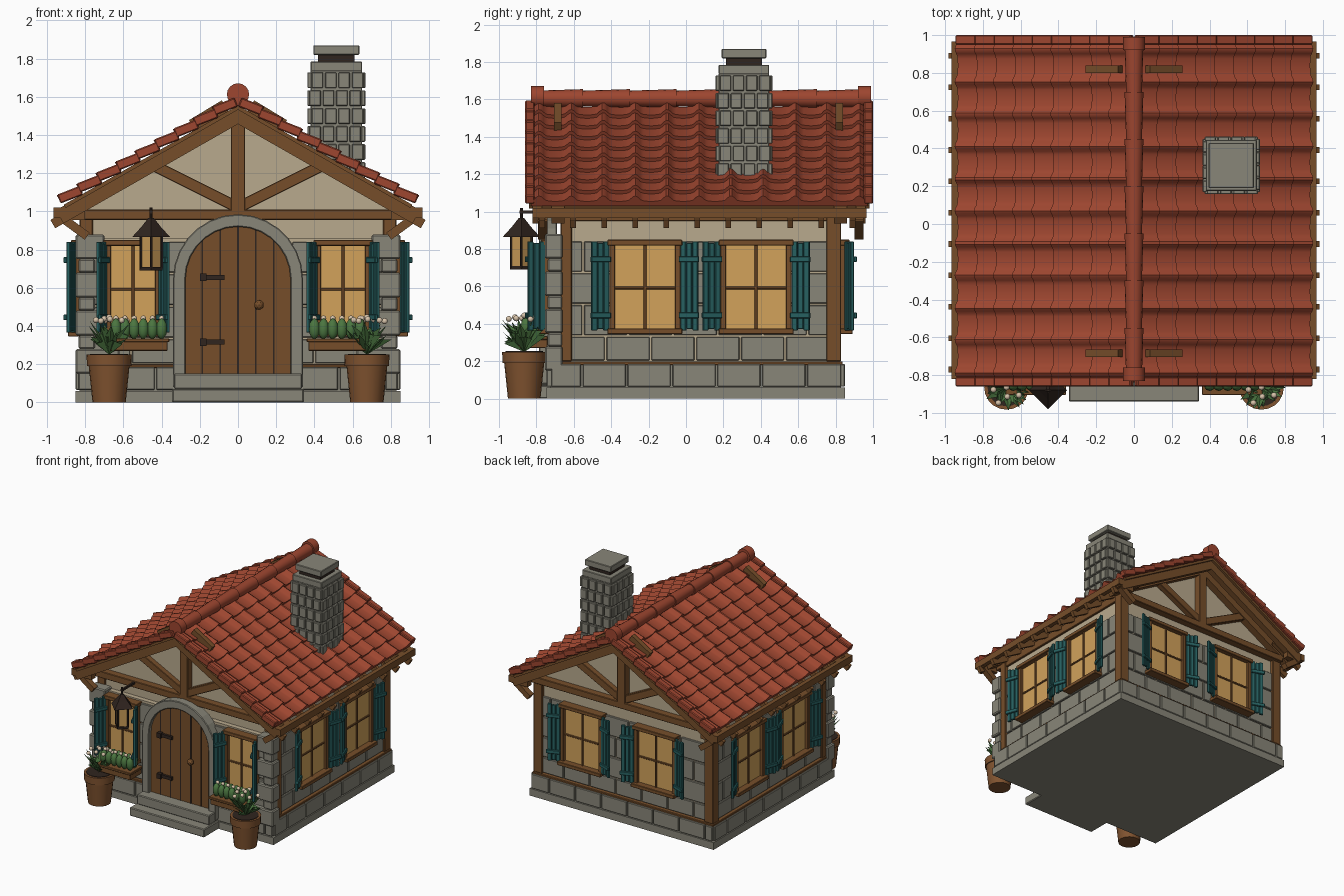
import bpy, bmesh, math, random
from mathutils import Matrix, Vector

random.seed(4)
cube = bpy.data.objects.get("Cube")
if cube:
    bpy.data.objects.remove(cube, do_unlink=True)


def material(name, *srgb):
    mat = bpy.data.materials.new(name)
    mat.use_nodes = True
    colour = [c ** 2.2 for c in srgb] + [1.0]
    mat.diffuse_color = colour
    mat.node_tree.nodes["Principled BSDF"].inputs["Base Color"].default_value = colour
    return mat


stone = material("grey stone", .53, .52, .47)
plaster = material("cream plaster", .72, .66, .55)
wood = material("brown timber", .46, .31, .18)
tile = material("red roof tile", .61, .28, .2)
teal = material("teal paint", .17, .38, .38)
amber = material("amber glass", .82, .63, .36)
green = material("leaf green", .3, .46, .26)
cream = material("cream petals", .84, .76, .66)
iron = material("dark iron", .2, .16, .14)
clay = material("brown clay", .5, .33, .2)
IDENTITY = Matrix.Identity(4)


class Part:
    """Collects simple solids into one object of one colour."""

    def __init__(self, name, mat):
        self.name, self.mat, self.bm = name, mat, bmesh.new()

    def box(self, x0, x1, y0, y1, z0, z1, frame=IDENTITY):
        middle = Matrix.Translation(((x0 + x1) / 2, (y0 + y1) / 2, (z0 + z1) / 2))
        size = Matrix.Diagonal((abs(x1 - x0), abs(y1 - y0), abs(z1 - z0), 1))
        bmesh.ops.create_cube(self.bm, size=1, matrix=frame @ middle @ size)

    def beam(self, a, b, y0, y1, height):
        """Box running from a to b, both given as (x, z)."""
        dx, dz = b[0] - a[0], b[1] - a[1]
        spot = Matrix.Translation(((a[0] + b[0]) / 2, 0, (a[1] + b[1]) / 2))
        half = math.hypot(dx, dz) / 2
        turn = Matrix.Rotation(-math.atan2(dz, dx), 4, 'Y')
        self.box(-half, half, y0, y1, -height / 2, height / 2, spot @ turn)

    def cone(self, loc, r0, r1, length, sides=16, turn=IDENTITY):
        place = Matrix.Translation(loc) @ turn @ Matrix.Translation((0, 0, length / 2))
        bmesh.ops.create_cone(self.bm, cap_ends=True, segments=sides, radius1=r0,
                              radius2=r1, depth=length, matrix=place)

    def ball(self, loc, r, stretch=1):
        place = Matrix.Translation(loc) @ Matrix.Diagonal((1, 1, stretch, 1))
        bmesh.ops.create_icosphere(self.bm, subdivisions=2, radius=r, matrix=place)

    def prism(self, outline, y0, y1):
        face = self.bm.faces.new([self.bm.verts.new((x, y0, z)) for x, z in outline])
        out = bmesh.ops.extrude_face_region(self.bm, geom=[face])["geom"]
        moved = [v for v in out if isinstance(v, bmesh.types.BMVert)]
        bmesh.ops.translate(self.bm, verts=moved, vec=(0, y1 - y0, 0))
        bmesh.ops.recalc_face_normals(self.bm, faces=self.bm.faces[:])

    def finish(self, bevel=0, smooth=False):
        mesh = bpy.data.meshes.new(self.name)
        self.bm.to_mesh(mesh)
        self.bm.free()
        mesh.materials.append(self.mat)
        obj = bpy.data.objects.new(self.name, mesh)
        bpy.context.scene.collection.objects.link(obj)
        if smooth:
            mesh.shade_smooth()
            mesh.set_sharp_from_angle(angle=math.radians(38))
        if bevel:
            mod = obj.modifiers.new("worn edges", 'BEVEL')
            mod.width, mod.segments = bevel, 1
        return obj


def facing(x, y, degrees):
    """Wall frame: local x runs along the wall, local -y points outward."""
    return Matrix.Translation((x, y, 0)) @ Matrix.Rotation(math.radians(degrees), 4, 'Z')


# Plastered body with both gables
body = Part("plaster_walls", plaster)
body.prism([(-.8, .15), (.8, .15), (.8, 1.07), (0, 1.53), (-.8, 1.07)], -.66, .8)
body.box(-.8, .8, -.7, -.66, .15, .86)
body.finish()

# Stone plinth and wall courses
plinth = Part("stone_plinth", stone)
plinth.box(-.85, .85, -.745, .85, 0, .06)
plinth.box(-.83, .83, -.725, .83, .05, .18)
plinth.finish()
blocks = Part("stone_blocks", stone)


def course(frame, half, z0, z1, depth, shift):
    x = -half
    step = .24 * shift
    while x < half - .02:
        end = min(x + step, half)
        blocks.box(x + .005, end - .005, -depth, .01, z0 + .005, z1 - .005, frame)
        x, step = end, .24


levels = [.2, .335, .505, .675, .845]
for x, y, turn, half in [(0, -.7, 0, .8), (0, .8, 180, .8), (.8, .06, 90, .73), (-.8, .06, -90, .73)]:
    for row in range(4):
        course(facing(x, y, turn), half, levels[row], levels[row + 1], .015, 1 - .5 * (row % 2))
for x, y, turn in [(0, -.725, 0), (0, .83, 180), (.83, .055, 90), (-.83, .055, -90)]:
    course(facing(x, y, turn), .78 if x else .84, .06, .19, .02, .7)
blocks.finish(bevel=.004)

quoins = Part("corner_stones", stone)
for side in (-1, 1):
    for k in range(4):
        z = .15 + .2 * k
        quoins.box(side * (.62 if k == 0 else .7), side * .85, -.755, -.66, z, z + .13)
        quoins.box(side * .75, side * .835, -.74, -.66, z + .13, z + .2 if k < 3 else z + .13)
quoins.finish(bevel=.008)

# Timber frame
frame = Part("timber_frame", wood)
frame.box(-.837, .837, -.73, .837, .18, .2)
for side in (-1, 1):
    frame.box(side * .75, side * .83, .75, .83, .2, 1)
    frame.box(side * .76, side * .83, -.67, -.61, .2, 1)
    frame.box(side * .8, side * .82, -.66, .8, .95, 1.02)
for y0, y1 in [(-.72, -.65), (.79, .86)]:
    frame.box(-.83, .83, y0, y1, .955, 1.01)
    frame.box(-.037, .037, y0, y1, 1, 1.52)
    for side in (-1, 1):
        frame.beam((side * .02, 1.03), (side * .45, 1.245), y0 + .01, y1 - .01, .06)
frame.finish(bevel=.004)

# Roof: deck, rafters and eave timbers
SIN, COS, LENGTH, COURSES = .495, .869, 1.05, 9


def on_roof(side, s, up):
    return side * (s * COS + up * SIN), 1.555 - s * SIN + up * COS


timbers = Part("roof_timbers", wood)
for side in (-1, 1):
    timbers.beam(on_roof(side, 0, -.01), on_roof(side, LENGTH, -.01), -.84, .98, .02)
    for y0, y1 in [(-.82, -.77), (-.72, -.65), (.79, .86), (.91, .96)]:
        timbers.beam(on_roof(side, 0, -.045), on_roof(side, 1.1, -.045), y0, y1, .08)
    for y in (-.705, .8):
        timbers.beam(on_roof(side, .06, .03), on_roof(side, .26, .025), y, y + .04, .07)
    for y0 in (-.79, .9):
        timbers.beam((side * .79, .87), (side * .92, .965), y0, y0 + .05, .045)
        timbers.box(side * .8, side * .95, y0, y0 + .05, .955, 1)
    timbers.box(side * .93, side * .965, -.82, .965, .965, 1.02)
    for k in range(-5, 6):
        y = .06 + .166 * k
        timbers.beam(on_roof(side, .85, -.06), on_roof(side, 1.15, -.06), y - .015, y + .015, .05)
timbers.finish()

# Overlapping tile courses with raised rolls
tiles = Part("roof_tiles", tile)
verge = Part("verge_tiles", tile)


def roll(y):
    t = (y - .07) / .171
    d = abs(t - round(t))
    return .027 * math.cos(d / .18 * math.pi / 2) if d < .18 else -.007 * math.sin((d - .18) / .32 * math.pi / 2)


ys = [-.83 + 1.8 * j / 132 for j in range(133)]
for side in (-1, 1):
    for i in range(COURSES):
        s0, s1 = LENGTH * i / COURSES, LENGTH * (i + 1) / COURSES + .008
        rows = []
        for s, up, wave in [(s0, .012, 1), (s1, .034, 1), (s1, 0, 0)]:
            points = [(y, on_roof(side, s, up + wave * roll(y))) for y in ys]
            rows.append([tiles.bm.verts.new((x, y, z)) for y, (x, z) in points])
        for upper, lower in zip(rows, rows[1:]):
            for j in range(len(ys) - 1):
                quad = [upper[j], upper[j + 1], lower[j + 1], lower[j]]
                tiles.bm.faces.new(quad[::-side])
        for y in (-.86, .95):
            verge.beam(on_roof(side, s0, .02), on_roof(side, s1, .038), y, y + .05, .05)
tiles.finish(smooth=True)
verge.finish(bevel=.006)

ridge = Part("ridge_tiles", tile)
along = Matrix.Rotation(-math.pi / 2, 4, 'X')
for k in range(7):
    ridge.cone((0, -.8 + .25 * k, 1.605), .042, .05, .25, 16, along)
for y in (-.83, .92):
    ridge.cone((0, y, 1.613), .058, .058, .07, 16, along)
ridge.finish(smooth=True)

# Chimney
chimney = Part("chimney", stone)
for half, z0, z1 in [(.135, 1.15, 1.74), (.135, 1.735, 1.785), (.12, 1.82, 1.87)]:
    chimney.box(.515 - half, .515 + half, .31 - half, .31 + half, z0, z1)
for quarter in range(4):
    face = Matrix.Translation((.515, .31, 0)) @ Matrix.Rotation(quarter * math.pi / 2, 4, 'Z')
    for row in range(6):
        z = 1.17 + .094 * row
        for col in range(4):
            x = -.14 + .07 * col + (.006 if row % 2 else -.006)
            chimney.box(x + .005, x + .065, -.152, -.13, z + .006, z + .088, face)
chimney.finish(bevel=.004)
flue = Part("chimney_flue", iron)
flue.box(.42, .61, .215, .405, 1.78, 1.825)
flue.finish()

# Windows with hinged shutters
panes = Part("window_glass", amber)
casing = Part("window_frames", wood)
shutters = Part("shutters", teal)


def window(place, w, swing):
    e = w / 2
    panes.box(-e, e, -.035, 0, .37, .83, place)
    casing.box(-.008, .008, -.045, 0, .37, .83, place)
    casing.box(-e, e, -.043, 0, .585, .6, place)
    casing.box(-e - .03, e + .03, -.075, 0, .82, .85, place)
    casing.box(-e - .03, e + .03, -.09, 0, .345, .375, place)
    for side in (-1, 1):
        casing.box(side * (e - .01), side * (e + .02), -.06, 0, .37, .83, place)
        hinge = place @ Matrix.Translation((side * (e + .02), -.05, 0))
        leaf = hinge @ Matrix.Rotation(-side * math.radians(swing), 4, 'Z')
        for k in range(3):
            x = .005 + .034 * k
            shutters.box(side * x, side * (x + .03), -.015, .005, .365 + .008 * (k % 2), .84 - .008 * (k % 2), leaf)
        for z in (.43, .73):
            shutters.box(0, side * .112, -.028, -.01, z, z + .03, leaf)


for side in (-1, 1):
    window(facing(side * .55, -.7, 0), .25, 65)
    for y in (-.22, .375):
        window(facing(side * .8, y, 90 * side), .34, 20)
for x in (.37, -.31):
    window(facing(x, .8, 180), .34, 20)
panes.finish()
casing.finish(bevel=.003)
shutters.finish(bevel=.003)


# Arched doorway and steps
def arch(r, z0):
    ring = [math.pi * k / 14 for k in range(15)]
    return [(r, z0)] + [(r * math.cos(a), .645 + r * math.sin(a)) for a in ring] + [(-r, z0)]


surround = Part("door_arch", stone)
surround.prism(arch(.34, .08) + arch(.275, .08)[::-1], -.785, -.69)
surround.finish(bevel=.005)
door = Part("door", wood)
door.prism(arch(.278, .15), -.755, -.69)
door.ball((.11, -.785, .51), .026)
door.finish()
ironwork = Part("door_gaps_and_hinges", iron)
for k in range(-2, 3):
    x = .093 * k + .0465 * (k > 5)
    ironwork.box(x - .004, x + .004, -.758, -.75, .15, .645 + math.sqrt(.275 ** 2 - x * x))
for z in (.315, .655):
    ironwork.box(-.2, -.07, -.775, -.75, z - .013, z + .013)
    ironwork.box(-.2, -.165, -.79, -.75, z - .02, z + .02)
ironwork.finish()
steps = Part("front_steps", stone)
steps.box(-.345, .345, -.94, -.7, 0, .07)
steps.box(-.335, .335, -.86, -.7, .07, .15)
steps.finish(bevel=.006)

# Flower boxes and potted plants
trough = Part("flower_boxes", wood)
pots = Part("plant_pots", clay)
soil = Part("pot_soil", iron)
foliage = Part("foliage", green)
petals = Part("flowers", cream)
for side in (-1, 1):
    trough.box(side * .37, side * .67, -.895, -.74, .27, .325)
    trough.box(side * .36, side * .68, -.905, -.74, .315, .335)
    for k in range(6):
        x = side * (.4 + .048 * k)
        for y in (-.855, -.8):
            foliage.ball((x, y, .385), .029, 1.9)
        petals.ball((x, -.84, .44), .015)
    spot = Vector((side * .675, -.865, 0))
    pots.cone(spot, .087, .108, .2, 20)
    pots.cone(spot + Vector((0, 0, .19)), .116, .118, .06, 20)
    soil.cone(spot + Vector((0, 0, .25)), .1, .1, .004, 20)
    for k in range(34):
        a, reach = k * 2.4, random.uniform(.06, .13)
        out = Vector((math.cos(a), math.sin(a), 0))
        across = Vector((-out.y, out.x, 0)) * .02
        lift = Vector((0, 0, random.uniform(.3, .37)))
        base = spot + Vector((0, 0, .25))
        middle = spot + out * reach * .55 + lift
        tip = spot + out * reach + lift + Vector((0, 0, random.uniform(-.02, .07)))
        corners = [foliage.bm.verts.new(p) for p in (base, middle - across, tip, middle + across)]
        foliage.bm.faces.new((corners[0], corners[1], corners[2]))
        foliage.bm.faces.new((corners[0], corners[2], corners[3]))
    for k in range(9):
        a = k * 2.4
        r = .035 * math.sqrt(k)
        petals.ball(spot + Vector((r * math.cos(a), r * math.sin(a), .445 - .2 * r)), .016)
trough.finish(bevel=.003)
soil.finish()
for plant in (pots, foliage, petals):
    plant.finish(smooth=True)

# Hanging lantern
lamp = Vector((-.455, -.88, 0))
lantern = Part("lantern_frame", iron)
for z, r0, r1, length in [(.69, .06, .06, .02), (.865, .1, .05, .055), (.92, .05, .015, .045)]:
    lantern.cone(lamp + Vector((0, 0, z)), r0, r1, length, 4)
for dx, dy in [(1, 0), (-1, 0), (0, 1), (0, -1)]:
    lantern.cone(lamp + Vector((dx * .055, dy * .055, .7)), .007, .007, .17, 6)
lantern.cone(lamp + Vector((0, 0, .95)), .008, .008, .07, 8)
lantern.box(-.463, -.447, -.89, -.66, .99, 1.006)
lantern.finish()
glow = Part("lantern_glass", amber)
glow.cone(lamp + Vector((0, 0, .71)), .052, .052, .16, 4)
glow.finish()
